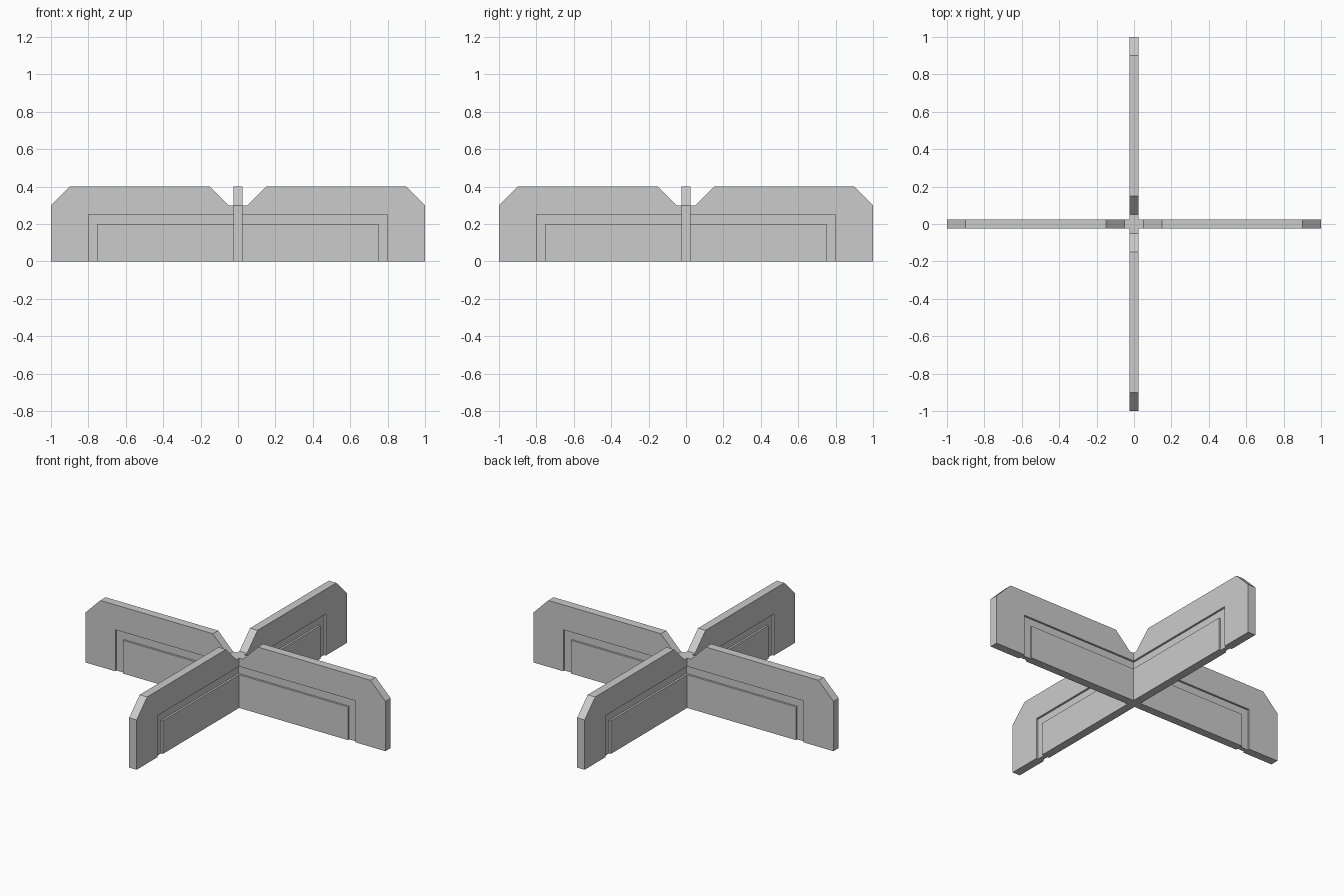
import bpy, bmesh
from math import pi
from mathutils import Matrix

if "Cube" in bpy.data.objects:
    bpy.data.objects.remove(bpy.data.objects["Cube"])

T = 0.05       # plate thickness
DEPTH = 0.012  # groove depth


def prism(name, profile, y0, y1, turn=0.0):
    """Extrude an x-z outline from y0 to y1, then turn it about z."""
    bm = bmesh.new()
    face = bm.faces.new([bm.verts.new((x, y0, z)) for x, z in profile])
    ext = bmesh.ops.extrude_face_region(bm, geom=[face])
    moved = [v for v in ext["geom"] if isinstance(v, bmesh.types.BMVert)]
    bmesh.ops.translate(bm, verts=moved, vec=(0, y1 - y0, 0))
    bmesh.ops.recalc_face_normals(bm, faces=bm.faces)
    bmesh.ops.rotate(bm, verts=bm.verts, cent=(0, 0, 0),
                     matrix=Matrix.Rotation(turn, 3, 'Z'))
    me = bpy.data.meshes.new(name)
    bm.to_mesh(me)
    bm.free()
    ob = bpy.data.objects.new(name, me)
    bpy.context.collection.objects.link(ob)
    return ob


def boolean(ob, other, operation):
    mod = ob.modifiers.new(operation.title(), 'BOOLEAN')
    mod.object = other
    mod.operation = operation
    mod.solver = 'EXACT'
    other.hide_render = True
    bpy.context.view_layer.objects.active = ob
    bpy.ops.object.modifier_apply(modifier=mod.name)
    bpy.data.objects.remove(other)


def mirrored(half):
    return half + [(-x, z) for x, z in reversed(half)]


# Plate outline with clipped corners and a notch at the middle
outline = mirrored([(0.05, 0.3), (0.15, 0.4), (0.9, 0.4), (1, 0.3), (1, 0)])
# Arch-shaped groove, running out through the bottom edge
arch = [(0.8, -0.1), (0.8, 0.25), (-0.8, 0.25), (-0.8, -0.1),
        (-0.75, -0.1), (-0.75, 0.2), (0.75, 0.2), (0.75, -0.1)]

# Two crossing plates, grooved on both sides
plates = []
for name, turn in (("side_plate", 0), ("cross_plate", pi / 2)):
    plate = prism(name, outline, -T / 2, T / 2, turn)
    for s in (-1, 1):
        cutter = prism("groove_cutter", arch, s * (T / 2 - DEPTH), s * T, turn)
        boolean(plate, cutter, 'DIFFERENCE')
    plates.append(plate)

# Join the plates into one solid
boolean(plates[0], plates[1], 'UNION')
plates[0].name = "crossed_plates"
